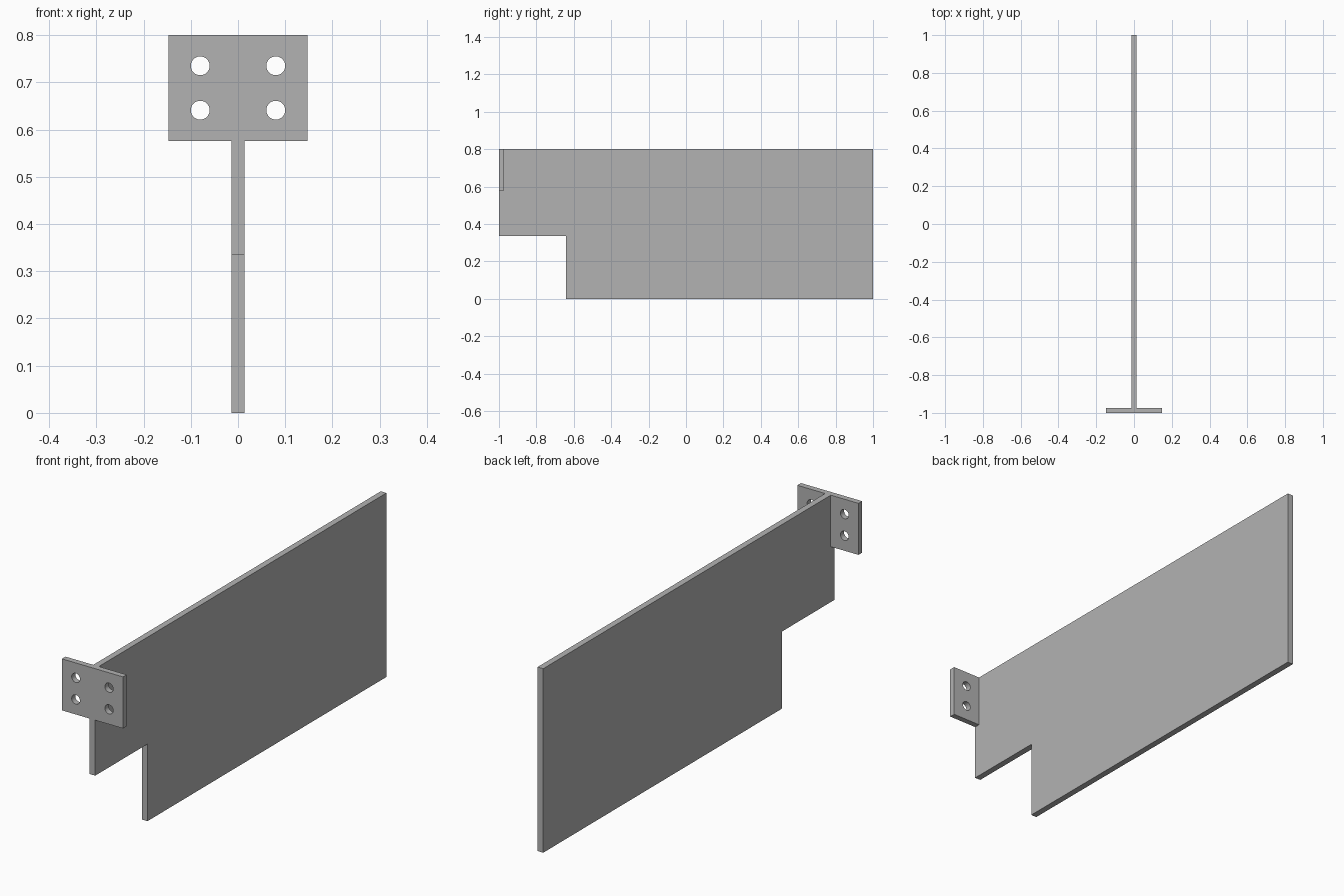
import bpy, bmesh, math
from mathutils import Vector

cube = bpy.data.objects.get("Cube")
if cube:
    bpy.data.objects.remove(cube, do_unlink=True)

# Single plain steel colour
steel = bpy.data.materials.new("grey_steel")
steel.use_nodes = True
colour = (0.45, 0.45, 0.45, 1)
steel.diffuse_color = colour
steel.node_tree.nodes["Principled BSDF"].inputs["Base Color"].default_value = colour

HEIGHT = 0.8
WEB_HALF = 0.0135
PLATE_HALF = 0.147
PLATE_BOTTOM = 0.576
FRONT = -1.0
PLATE_BACK = FRONT + 0.025


def extruded(name, loops, depth):
    """Fill closed outlines (later ones are holes) and extrude by depth."""
    bm = bmesh.new()
    for loop in loops:
        verts = [bm.verts.new(p) for p in loop]
        for a, b in zip(verts, verts[1:] + verts[:1]):
            bm.edges.new((a, b))
    bmesh.ops.triangle_fill(bm, edges=bm.edges[:], use_beauty=True)
    extrusion = bmesh.ops.extrude_face_region(bm, geom=bm.faces[:], use_keep_orig=True)
    moved = [g for g in extrusion["geom"] if isinstance(g, bmesh.types.BMVert)]
    bmesh.ops.translate(bm, verts=moved, vec=Vector(depth))
    bmesh.ops.recalc_face_normals(bm, faces=bm.faces[:])
    mesh = bpy.data.meshes.new(name)
    bm.to_mesh(mesh)
    bm.free()
    mesh.materials.append(steel)
    obj = bpy.data.objects.new(name, mesh)
    bpy.context.collection.objects.link(obj)
    return obj


def circle(x, z, radius, sides=32):
    steps = [2 * math.pi * i / sides for i in range(sides)]
    return [(x + radius * math.cos(a), FRONT, z + radius * math.sin(a)) for a in steps]


# Long upright web, notched at the lower front and seated around the end plate
web_outline = [(FRONT, 0.335), (-0.641, 0.335), (-0.641, 0), (1, 0), (1, HEIGHT),
               (PLATE_BACK, HEIGHT), (PLATE_BACK, PLATE_BOTTOM), (FRONT, PLATE_BOTTOM)]
extruded("web_plate", [[(-WEB_HALF, y, z) for y, z in web_outline]], (2 * WEB_HALF, 0, 0))

# End plate with four bolt holes
plate_outline = [(-PLATE_HALF, FRONT, PLATE_BOTTOM), (PLATE_HALF, FRONT, PLATE_BOTTOM),
                 (PLATE_HALF, FRONT, HEIGHT), (-PLATE_HALF, FRONT, HEIGHT)]
holes = [circle(x, z, 0.02) for x in (-0.08, 0.08) for z in (0.641, 0.735)]
end_plate = extruded("end_plate", [plate_outline] + holes, (0, PLATE_BACK - FRONT, 0))

# Smooth bolt hole walls, crisp plate edges
bpy.ops.object.select_all(action="DESELECT")
end_plate.select_set(True)
bpy.context.view_layer.objects.active = end_plate
bpy.ops.object.shade_smooth_by_angle(angle=math.radians(30))
